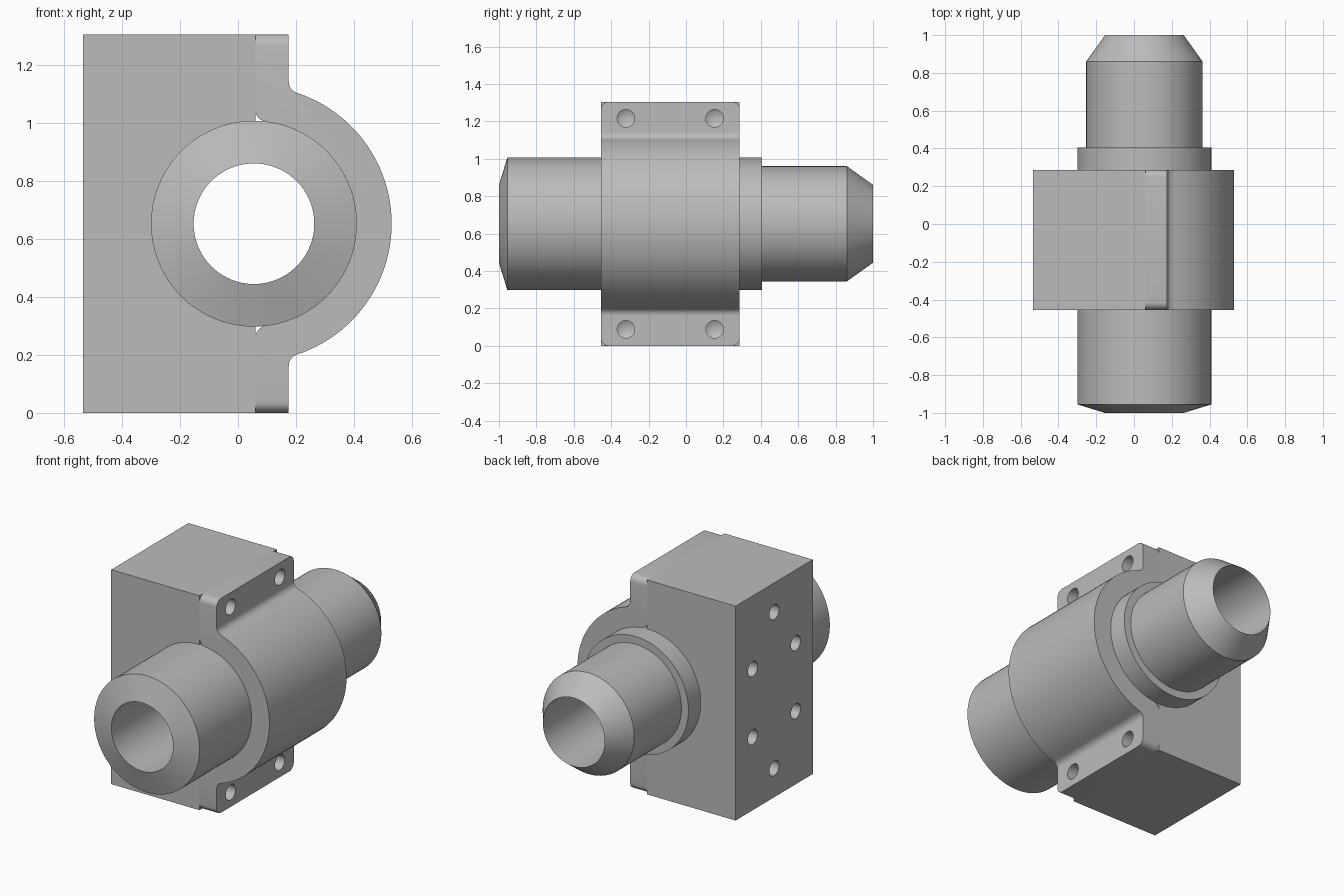
import bpy, bmesh
from math import pi, cos, sin, acos, atan2, sqrt
from mathutils import Matrix, Vector

cube = bpy.data.objects.get("Cube")
if cube:
    bpy.data.objects.remove(cube, do_unlink=True)

# Main dimensions
AX, AZ = 0.055, 0.6525            # tube axis
R_TUBE, R_BULGE, R_BORE = 0.355, 0.475, 0.208
BACK, SPLIT, FACE = -0.535, 0.06, 0.175
Y0, Y1 = -0.455, 0.287
HALF = AZ                         # half height of the block
FIL = 0.04                        # fillet radius

grey = bpy.data.materials.new("plain grey")
grey.use_nodes = True
grey.diffuse_color = (0.5, 0.5, 0.5, 1)
grey.node_tree.nodes["Principled BSDF"].inputs["Base Color"].default_value = (0.5, 0.5, 0.5, 1)


def make_object(name, bm):
    bmesh.ops.recalc_face_normals(bm, faces=bm.faces)
    mesh = bpy.data.meshes.new(name)
    bm.to_mesh(mesh)
    bm.free()
    mesh.materials.append(grey)
    ob = bpy.data.objects.new(name, mesh)
    bpy.context.collection.objects.link(ob)
    return ob


def arc(cx, cz, r, a, b, n):
    return [(cx + r * cos(a + (b - a) * i / n), cz + r * sin(a + (b - a) * i / n))
            for i in range(n + 1)]


def extrude_profile(points):
    """Extrude an x-z outline, centred on the axis height, along y."""
    bm = bmesh.new()
    face = bm.faces.new([bm.verts.new((x, Y0, z + AZ)) for x, z in points])
    out = bmesh.ops.extrude_face_region(bm, geom=[face], use_keep_orig=True)
    moved = [v for v in out["geom"] if isinstance(v, bmesh.types.BMVert)]
    bmesh.ops.translate(bm, verts=moved, vec=(0, Y1 - Y0, 0))
    return bm


def lathe(bm, profile, matrix, steps, closed):
    """Spin (radius, height) points about local z, then place them."""
    verts = [bm.verts.new((r, 0, h)) for r, h in profile]
    pairs = list(zip(verts, verts[1:]))
    if closed:
        pairs.append((verts[-1], verts[0]))
    edges = [bm.edges.new(p) for p in pairs]
    old = set(bm.verts) - set(verts)
    bmesh.ops.spin(bm, geom=verts + edges, axis=(0, 0, 1), cent=(0, 0, 0),
                   angle=2 * pi, steps=steps, use_duplicate=False)
    new = [v for v in bm.verts if v not in old]
    bmesh.ops.remove_doubles(bm, verts=new, dist=1e-5)
    new = [v for v in bm.verts if v not in old]
    bmesh.ops.transform(bm, matrix=matrix, verts=new)


# Tube with bevelled front end, stepped and tapered back end
bm = bmesh.new()
tube_profile = [(R_BORE, -1), (R_TUBE, -0.955), (R_TUBE, 0.405),
                (0.308, 0.405), (0.308, 0.86), (R_BORE, 1)]
lathe(bm, tube_profile,
      Matrix.Translation((AX, 0, AZ)) @ Matrix.Rotation(-pi / 2, 4, 'X'), 96, True)
tube = make_object("tube", bm)

# Rear block with half bore
a = acos((SPLIT - AX) / R_TUBE)
body = make_object("clamp_block", extrude_profile(
    [(SPLIT, -HALF), (BACK, -HALF), (BACK, HALF), (SPLIT, HALF)]
    + arc(AX, 0, R_TUBE, a, 2 * pi - a, 48)))

# Clamp cap: filleted bore edge, flange, fillet, round bulge, mirrored below
in_x = SPLIT + FIL
in_z = sqrt((R_TUBE + FIL) ** 2 - (in_x - AX) ** 2)
a_in = atan2(in_z, in_x - AX)
out_x = FACE + FIL
out_z = sqrt((R_BULGE + FIL) ** 2 - (out_x - AX) ** 2)
a_out = atan2(out_z, out_x - AX)
upper = (arc(AX, 0, R_TUBE, 0, a_in, 24)
         + arc(in_x, in_z, FIL, pi + a_in, pi, 6)[1:]
         + [(SPLIT, HALF), (FACE, HALF)]
         + arc(out_x, out_z, FIL, pi, pi + a_out, 6)
         + arc(AX, 0, R_BULGE, a_out, 0, 24)[1:])
lower = [(x, -z) for x, z in reversed(upper[1:-1])]
bm = extrude_profile(upper + lower)
corners = [e for e in bm.edges
           if all(abs(abs(v.co.z - AZ) - HALF) < 1e-4 for v in e.verts)
           and abs(e.verts[0].co.y - e.verts[1].co.y) < 1e-4]
bmesh.ops.bevel(bm, geom=corners, offset=FIL, segments=6, profile=0.5, affect='EDGES')
cap = make_object("clamp_cap", bm)

# Drilled holes with pointed ends
bm = bmesh.new()


def drill(x, y, z, side, radius, depth):
    profile = [(0, -0.02), (radius, -0.02), (radius, depth), (0, depth + radius * 0.6)]
    place = Matrix.Translation(Vector((x, y, z))) @ Matrix.Rotation(side * pi / 2, 4, 'Y')
    lathe(bm, profile, place, 24, False)


MID_Y = (Y0 + Y1) / 2
for s in (-1, 1):
    for t in (-1, 1):
        drill(FACE, MID_Y + t * 0.237, AZ + s * 0.564, -1, 0.047, 0.3)
        drill(BACK, MID_Y + t * 0.207, AZ + s * 0.207, 1, 0.046, 0.2)
    drill(BACK, MID_Y, AZ + s * 0.475, 1, 0.046, 0.2)
cutter = make_object("hole_cutter", bm)
cutter.hide_render = True

for ob in (body, cap):
    mod = ob.modifiers.new("holes", 'BOOLEAN')
    mod.operation = 'DIFFERENCE'
    mod.solver = 'EXACT'
    mod.object = cutter
    bpy.context.view_layer.objects.active = ob
    bpy.ops.object.modifier_apply(modifier=mod.name)
bpy.data.objects.remove(cutter, do_unlink=True)

# Smooth curved walls, crisp edges
bpy.ops.object.select_all(action='DESELECT')
for ob in (tube, body, cap):
    ob.select_set(True)
bpy.context.view_layer.objects.active = tube
bpy.ops.object.shade_smooth_by_angle(angle=0.35)
